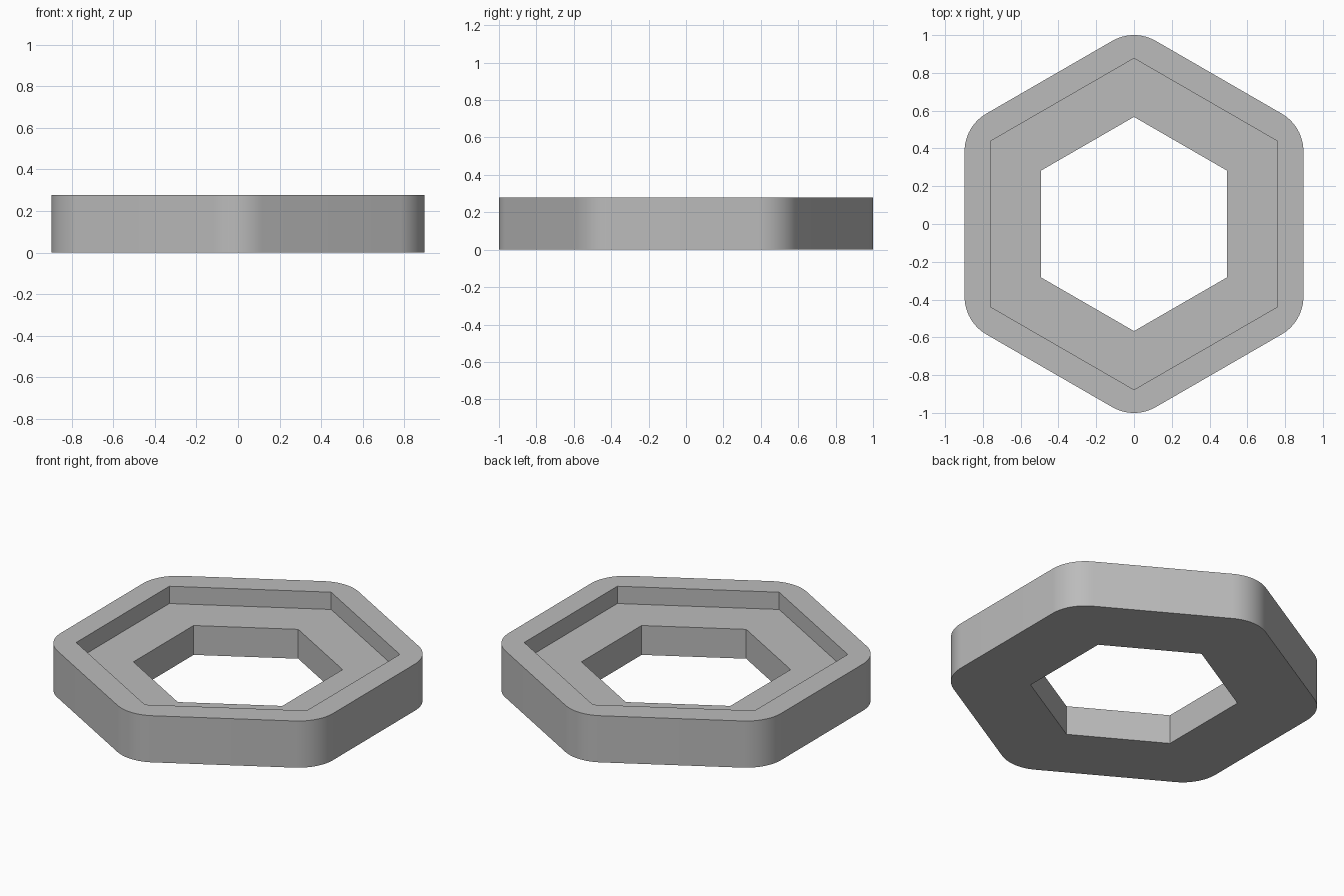
import bpy
import bmesh
import math

cube = bpy.data.objects.get("Cube")
if cube:
    bpy.data.objects.remove(cube, do_unlink=True)

HEIGHT = 0.278
FLOOR = 0.175
OUTER_APOTHEM = 0.897
CORNER_RADIUS = 0.231
POCKET_RADIUS = 0.877
HOLE_RADIUS = 0.567
ARC_STEPS = 12

grey = bpy.data.materials.new("plain grey")
grey.use_nodes = True
colour = (0.5, 0.5, 0.5, 1)
grey.diffuse_color = colour
grey.node_tree.nodes["Principled BSDF"].inputs["Base Color"].default_value = colour


def hexagon(radius, corner=0.0):
    """Pointy hexagon as six runs of points, one arc per corner."""
    points = []
    for side in range(6):
        mid = math.radians(30 + 60 * side)
        for step in range(ARC_STEPS + 1):
            a = mid + math.radians(60) * (step / ARC_STEPS - 0.5)
            points.append((radius * math.cos(mid) + corner * math.cos(a),
                           radius * math.sin(mid) + corner * math.sin(a)))
    return points


# Rounded outline, pocket and through hole, joined as one closed ring section
outer = hexagon((OUTER_APOTHEM - CORNER_RADIUS) / math.cos(math.pi / 6), CORNER_RADIUS)
pocket = hexagon(POCKET_RADIUS)
hole = hexagon(HOLE_RADIUS)
section = [(outer, 0), (outer, HEIGHT), (pocket, HEIGHT),
           (pocket, FLOOR), (hole, FLOOR), (hole, 0)]

bm = bmesh.new()
loops = [[bm.verts.new((x, y, z)) for x, y in outline] for outline, z in section]
count = len(outer)
for i, lower in enumerate(loops):
    upper = loops[(i + 1) % len(loops)]
    for j in range(count):
        k = (j + 1) % count
        bm.faces.new((lower[j], lower[k], upper[k], upper[j]))

# Sharp hexagon corners collapse to single points
bmesh.ops.remove_doubles(bm, verts=bm.verts, dist=0.0001)
bmesh.ops.recalc_face_normals(bm, faces=bm.faces)

mesh = bpy.data.meshes.new("hex_ring")
bm.to_mesh(mesh)
bm.free()
mesh.materials.append(grey)
ring = bpy.data.objects.new("hex_ring", mesh)
bpy.context.collection.objects.link(ring)

bpy.ops.object.select_all(action="DESELECT")
ring.select_set(True)
bpy.context.view_layer.objects.active = ring
bpy.ops.object.shade_smooth_by_angle(angle=math.radians(30))
